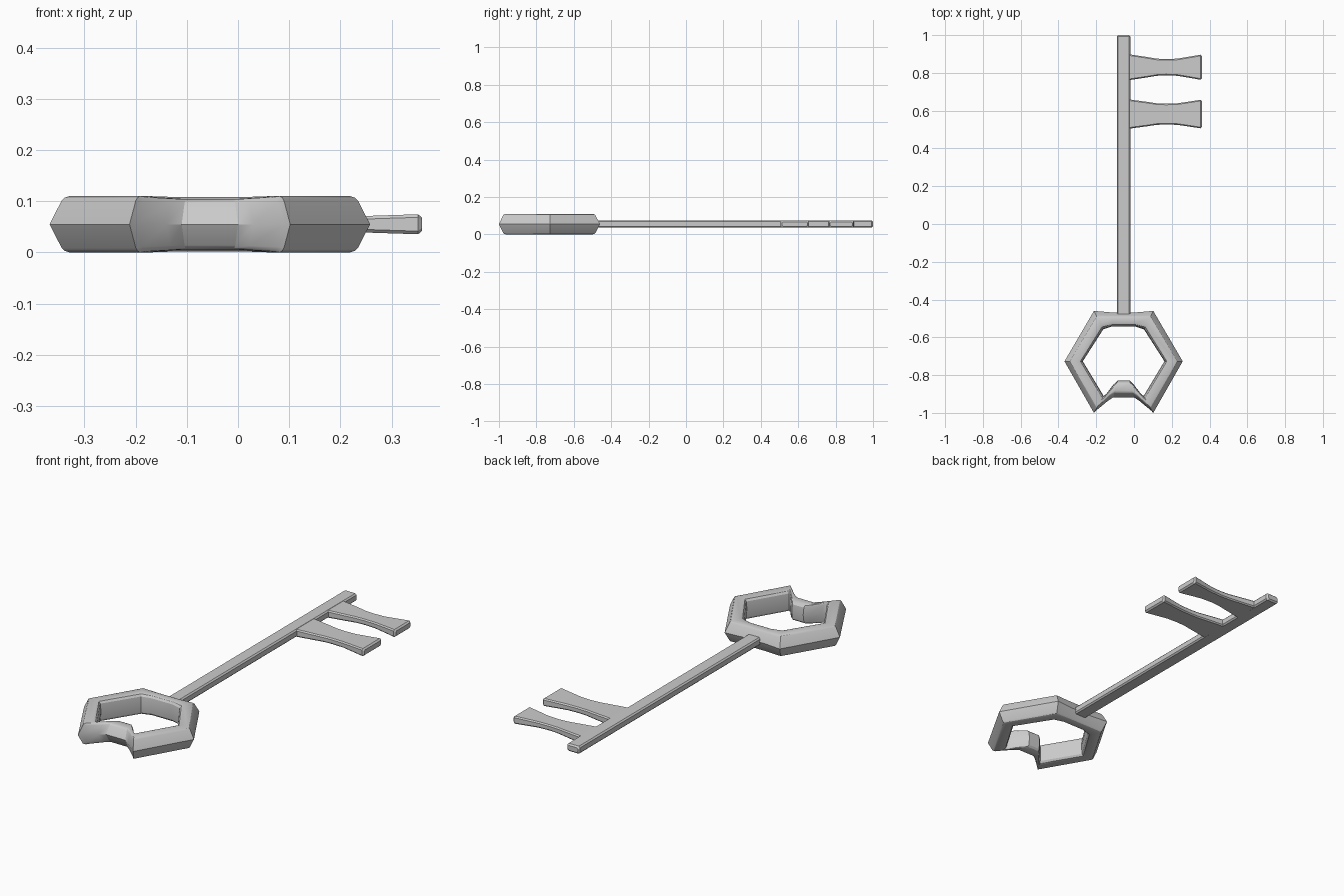
import bpy, bmesh, math

if "Cube" in bpy.data.objects:
    bpy.data.objects.remove(bpy.data.objects["Cube"])

metal = bpy.data.materials.new("grey metal")
metal.diffuse_color = (0.6, 0.6, 0.6, 1)
metal.use_nodes = True
metal.node_tree.nodes["Principled BSDF"].inputs["Base Color"].default_value = metal.diffuse_color


def loft(name, rings, closed=False, smooth=30):
    """Skin a row of equal-sized rings, closing it into a loop or capping the ends."""
    bm = bmesh.new()
    rows = [[bm.verts.new(p) for p in r] for r in rings]
    pairs = list(zip(rows, rows[1:])) + ([(rows[-1], rows[0])] if closed else [])
    for a, b in pairs:
        for i in range(len(a)):
            j = (i + 1) % len(a)
            bm.faces.new((a[i], a[j], b[j], b[i]))
    if not closed:
        bm.faces.new(rows[0])
        bm.faces.new(rows[-1])
    bmesh.ops.recalc_face_normals(bm, faces=bm.faces)
    mesh = bpy.data.meshes.new(name)
    bm.to_mesh(mesh)
    bm.free()
    mesh.materials.append(metal)
    ob = bpy.data.objects.new(name, mesh)
    bpy.context.collection.objects.link(ob)
    bpy.context.view_layer.objects.active = ob
    ob.select_set(True)
    bpy.ops.object.shade_smooth_by_angle(angle=math.radians(smooth))
    ob.select_set(False)
    return ob


def chamfered(a0, a1, b0, b1, c):
    """Rectangle with cut corners, as 2D points."""
    return [(a0 + c, b0), (a1 - c, b0), (a1, b0 + c), (a1, b1 - c),
            (a1 - c, b1), (a0 + c, b1), (a0, b1 - c), (a0, b0 + c)]


CX, MID = -0.055, 0.055

# Bow: hexagonal ring with a dented front side.
# Right half, front to back: outer x, outer y, inner x, inner y, half height
half = [
    (0.055, -0.918, 0.032, -0.829, 0.049),
    (0.085, -0.938, 0.054, -0.850, 0.050),
    (0.146, -0.988, 0.092, -0.900, 0.053),
    (0.157, -1.000, 0.106, -0.910, 0.055),
    (0.313, -0.727, 0.216, -0.727, 0.055),
    (0.157, -0.460, 0.108, -0.558, 0.055),
    (0.065, -0.468, 0.060, -0.542, 0.053),
]
stations = half + [(-a, b, -c, d, h) for a, b, c, d, h in reversed(half)]
# Cross-section: fraction from outside to inside, fraction of half height
upper = [(0.0, 0.0), (0.24, 0.84), (0.30, 0.94), (0.40, 1.0),
         (0.76, 1.0), (0.87, 0.93), (0.95, 0.75), (1.0, 0.0)]
section = upper + [(t, -z) for t, z in reversed(upper[1:-1])]
loft("key_bow", [[(CX + ox + (ix - ox) * t, oy + (iy - oy) * t, MID + z * h)
                  for t, z in section] for ox, oy, ix, iy, h in stations],
     closed=True, smooth=25)

# Shaft: long bar with softened edges
shaft = []
for y, inset in ((-0.50, 0), (0.992, 0), (1.0, 0.007)):
    prof = chamfered(-0.091 + inset, -0.019 - inset,
                     0.036 + inset, 0.075 - inset, 0.007)
    shaft.append([(x, y, z) for x, z in prof])
loft("key_shaft", shaft)

# Teeth: flat bits, waisted in the middle and flared at the tip
# x, width fraction of the flare, half thickness, inset at the tip
waist = [(-0.04, 1.10, 0.0190, 0), (-0.012, 0.93, 0.0188, 0),
         (0.06, 0.50, 0.0170, 0), (0.12, 0.10, 0.0155, 0),
         (0.17, 0.0, 0.0150, 0), (0.23, 0.10, 0.0155, 0),
         (0.29, 0.50, 0.0175, 0), (0.352, 0.93, 0.0195, 0),
         (0.36, 0.93, 0.0195, 0.007)]
for name, cy, narrow, wide in (("back_tooth", 0.830, 0.043, 0.068),
                               ("front_tooth", 0.582, 0.055, 0.077)):
    rings = []
    for x, f, h, inset in waist:
        w = narrow + (wide - narrow) * f - inset
        h -= inset
        rings.append([(x, y, MID + z) for y, z in
                      chamfered(cy - w, cy + w, -h, h, 0.006)])
    loft(name, rings)
